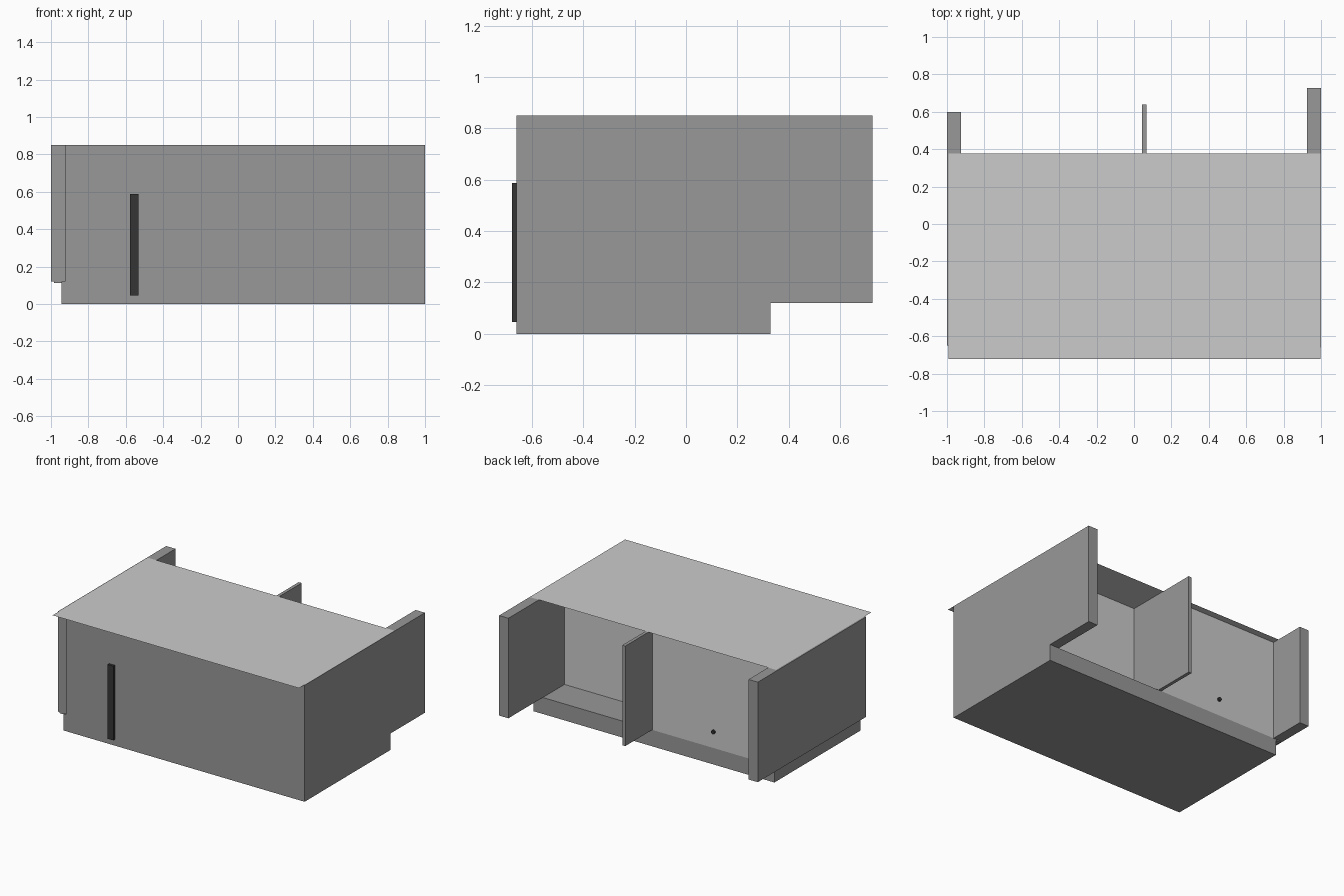
import bpy, bmesh
from math import pi

if "Cube" in bpy.data.objects:
    bpy.data.objects.remove(bpy.data.objects["Cube"])


def material(name, value):
    mat = bpy.data.materials.new(name)
    mat.diffuse_color = (value, value, value, 1)
    mat.use_nodes = True
    mat.node_tree.nodes["Principled BSDF"].inputs["Base Color"].default_value = mat.diffuse_color
    return mat


panel = material("panel_grey", 0.315)
dark = material("dark_metal", 0.035)


def box(name, x, y, z, mat=None):
    """Axis-aligned box from (min, max) pairs."""
    bm = bmesh.new()
    bmesh.ops.create_cube(bm, size=1)
    for v in bm.verts:
        v.co = [r[0] + (c + 0.5) * (r[1] - r[0]) for c, r in zip(v.co, (x, y, z))]
    me = bpy.data.meshes.new(name)
    bm.to_mesh(me)
    bm.free()
    ob = bpy.data.objects.new(name, me)
    bpy.context.collection.objects.link(ob)
    if mat:
        me.materials.append(mat)
    return ob


FRONT, BACK, FLOOR, TOP = -0.66, 0.33, 0.12, 0.85
INNER = FRONT + 0.01    # back side of the front panel

# Recessed base and the thin floor edge above it
box("base", (-0.945, 1), (FRONT, BACK), (0, FLOOR), panel)
box("floor_edge", (-0.985, -0.945), (INNER, BACK), (0.112, FLOOR), panel)

# Pale cabinet bodies: the left one is deeper than the right one
box("left_cabinet", (-0.925, 0.04), (INNER, BACK), (FLOOR, TOP))
box("right_cabinet", (0.04, 0.925), (INNER, 0.08), (FLOOR, TOP))

# Front panel, end walls and the seating divider
box("front_panel", (-0.925, 1), (FRONT, INNER), (FLOOR, TOP), panel)
box("left_wall", (-1, -0.925), (INNER, 0.60), (FLOOR, TOP), panel)
box("right_wall", (0.925, 1), (INNER, 0.727), (FLOOR, TOP), panel)
box("divider", (0.042, 0.066), (0.08, 0.64), (FLOOR, TOP), panel)

# Countertop sheet, overhanging the front
bpy.ops.mesh.primitive_plane_add(size=1, location=(0.003, -0.172, TOP + 0.002))
top = bpy.context.object
top.name = "countertop"
top.scale = (1.988, 1.10, 1)

# Door handle
box("door_handle", (-0.577, -0.532), (-0.678, FRONT), (0.045, 0.587), dark)

# Small knob on the back panel
bpy.ops.mesh.primitive_cylinder_add(vertices=16, radius=0.014, depth=0.014,
                                    location=(-0.455, BACK + 0.006, 0.24),
                                    rotation=(pi / 2, 0, 0))
knob = bpy.context.object
knob.name = "back_knob"
knob.data.materials.append(dark)
bpy.ops.object.shade_smooth_by_angle()
